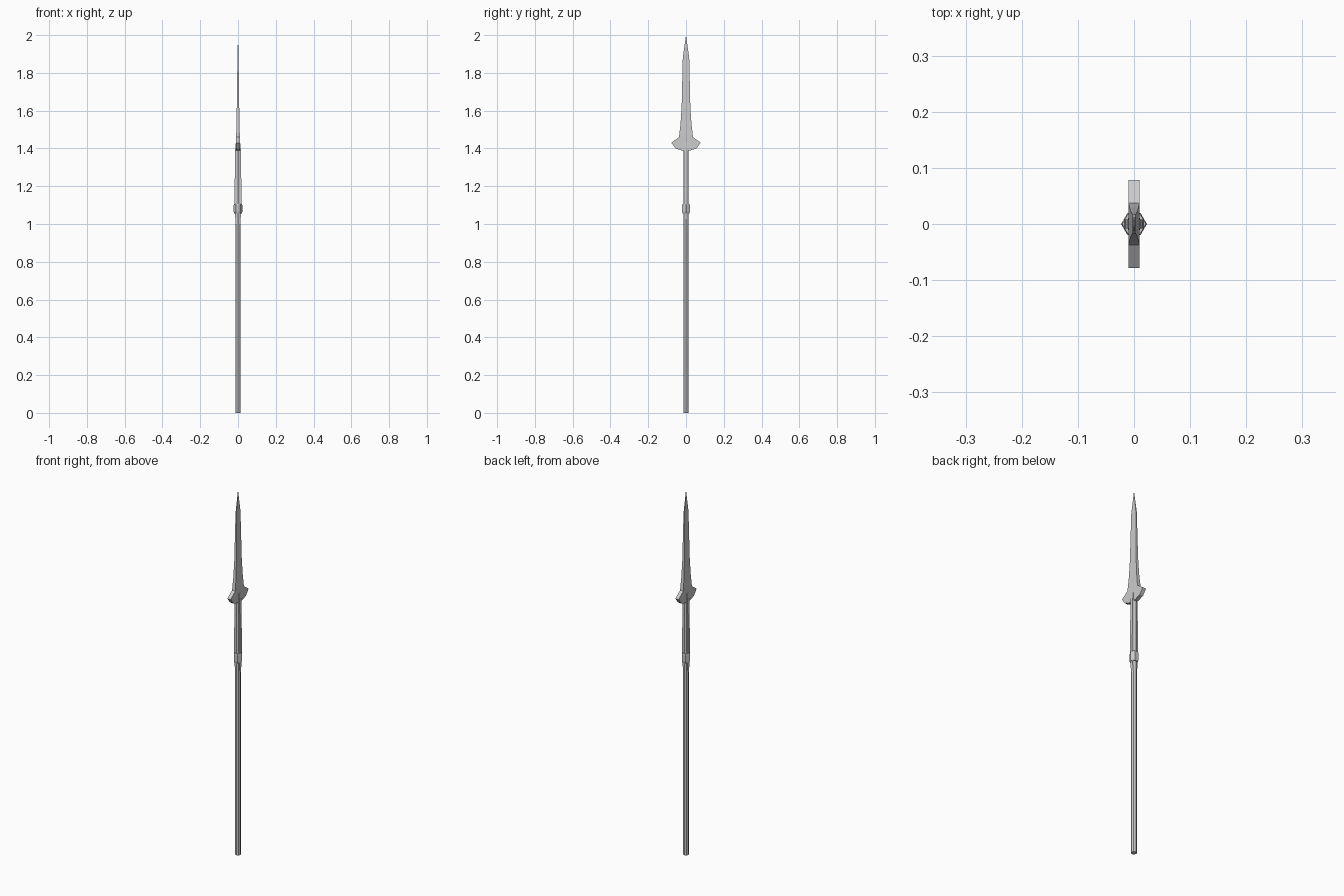
import bpy, bmesh, math

if "Cube" in bpy.data.objects:
    bpy.data.objects.remove(bpy.data.objects["Cube"])


def finish(name, bm):
    bmesh.ops.recalc_face_normals(bm, faces=bm.faces)
    mesh = bpy.data.meshes.new(name)
    bm.to_mesh(mesh)
    bm.free()
    obj = bpy.data.objects.new(name, mesh)
    bpy.context.collection.objects.link(obj)
    return obj


def lathe(name, rings, sides):
    """Low-poly turned part from (radius, z) rings."""
    bm = bmesh.new()
    loops = [[bm.verts.new((r * math.cos(2 * math.pi * i / sides),
                            r * math.sin(2 * math.pi * i / sides), z))
              for i in range(sides)] for r, z in rings]
    for a, b in zip(loops, loops[1:]):
        for i in range(sides):
            j = (i + 1) % sides
            bm.faces.new((a[i], a[j], b[j], b[i]))
    bm.faces.new(loops[0])
    bm.faces.new(loops[-1])
    return finish(name, bm)


# Pole, narrowing where it enters the blade
lathe("shaft", [(0.0145, 0), (0.0145, 1.39), (0.01, 1.43)], 8)

# Hexagonal collar
lathe("collar", [(0.020, 1.055), (0.023, 1.065), (0.023, 1.10), (0.021, 1.107)], 6)

# Blade: mirrored half outline (half width y, z, half thickness x)
outline = [(0.02, 1.388, 0.010), (0.055, 1.40, 0.010), (0.078, 1.43, 0.010),
           (0.037, 1.46, 0.010), (0.029, 1.53, 0.008), (0.023, 1.62, 0.0065),
           (0.017, 1.88, 0.003)]
bm = bmesh.new()
rows = [[bm.verts.new((sx * t, sy * y, z))
         for sx, sy in ((-1, -1), (1, -1), (1, 1), (-1, 1))] for y, z, t in outline]
tip = bm.verts.new((0, 0, 2.0))
for a, b in zip(rows, rows[1:]):
    for i in range(4):
        j = (i + 1) % 4
        bm.faces.new((a[i], a[j], b[j], b[i]))
bm.faces.new(rows[0])
for i in range(4):
    bm.faces.new((rows[-1][i], rows[-1][(i + 1) % 4], tip))
finish("blade", bm)

# Langets: thin straps along both sides of the shaft, held by the collar
profile = [(0.012, 1.0), (0.018, 1.08), (0.018, 1.17), (0.0155, 1.39), (0.011, 1.435), (0.005, 1.435), (0.005, 1.0)]
for side, label in ((-1, "left"), (1, "right")):
    bm = bmesh.new()
    face = bm.faces.new([bm.verts.new((side * x, -0.008, z)) for x, z in profile])
    new = bmesh.ops.extrude_face_region(bm, geom=[face])["geom"]
    bmesh.ops.translate(bm, vec=(0, 0.016, 0),
                        verts=[v for v in new if isinstance(v, bmesh.types.BMVert)])
    finish("langet_" + label, bm)
